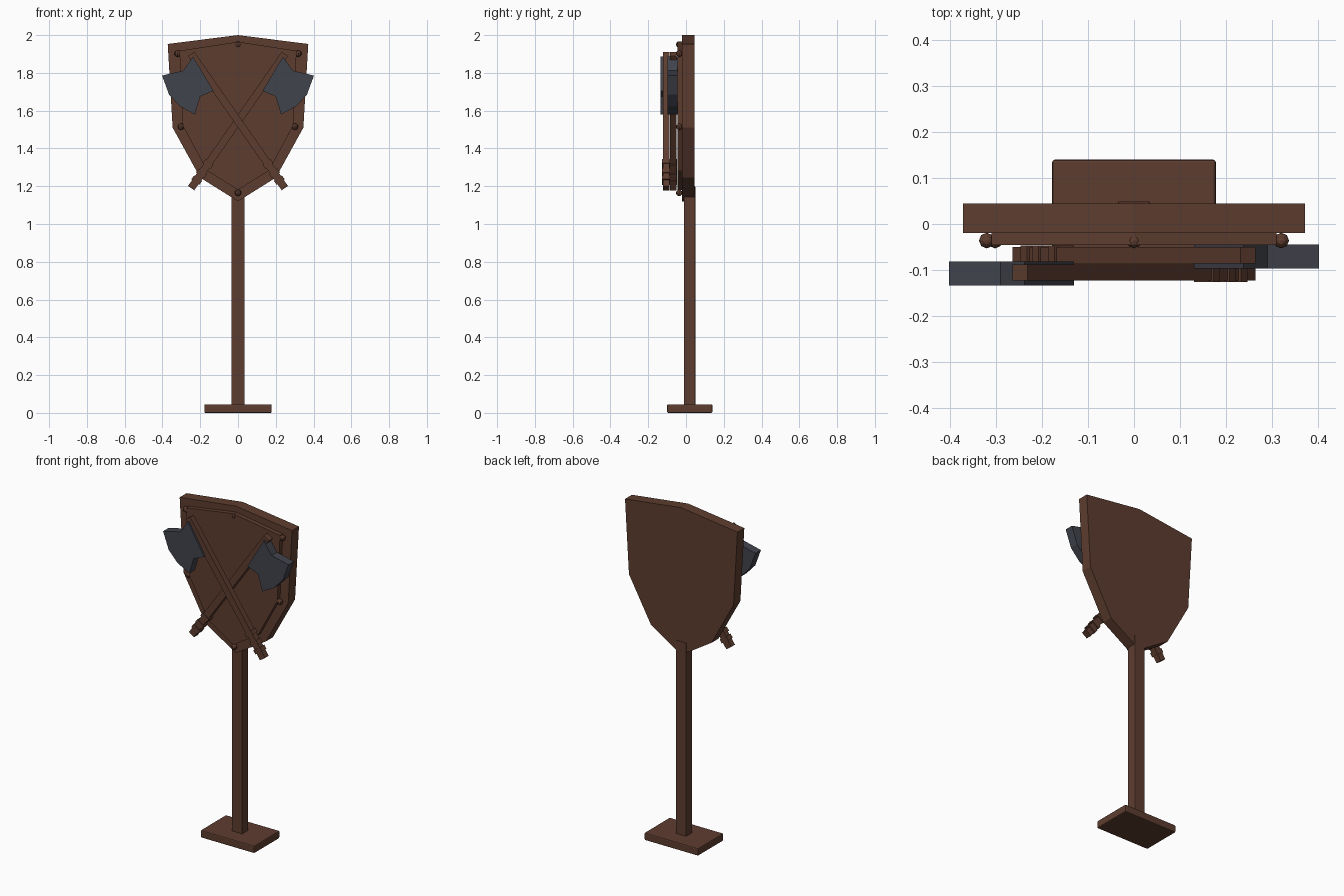
import bpy, bmesh, math
from mathutils import Matrix, Vector

if "Cube" in bpy.data.objects:
    bpy.data.objects.remove(bpy.data.objects["Cube"])


def material(name, rgb):
    m = bpy.data.materials.new(name)
    m.use_nodes = True
    m.diffuse_color = (*rgb, 1)
    m.node_tree.nodes["Principled BSDF"].inputs["Base Color"].default_value = (*rgb, 1)
    return m


wood = material("dark_wood", (0.11, 0.046, 0.028))
steel = material("blue_grey_steel", (0.052, 0.056, 0.072))


def finish(name, bm, mat, bevel=0):
    bmesh.ops.recalc_face_normals(bm, faces=bm.faces)
    me = bpy.data.meshes.new(name)
    bm.to_mesh(me)
    bm.free()
    me.materials.append(mat)
    ob = bpy.data.objects.new(name, me)
    bpy.context.collection.objects.link(ob)
    if bevel:
        mod = ob.modifiers.new("Bevel", "BEVEL")
        mod.width = bevel
        mod.segments = 2
    return ob


def box(name, size, centre, mat, tilt=0, bevel=0):
    bm = bmesh.new()
    place = Matrix.Translation(centre) @ Matrix.Rotation(tilt, 4, 'Y') @ Matrix.Diagonal((*size, 1))
    bmesh.ops.create_cube(bm, size=1, matrix=place)
    return finish(name, bm, mat, bevel)


def plate(name, outline, front, back, mat):
    """Extrude an x-z outline along y."""
    bm = bmesh.new()
    face = bm.faces.new([bm.verts.new((x, front, z)) for x, z in outline])
    moved = bmesh.ops.extrude_face_region(bm, geom=[face])["geom"]
    bmesh.ops.translate(bm, vec=(0, back - front, 0),
                        verts=[v for v in moved if isinstance(v, bmesh.types.BMVert)])
    return finish(name, bm, mat)


def mirrored(top, side, bottom):
    return [top] + side + [bottom] + [(-x, z) for x, z in reversed(side)]


# Stand
box("base", (0.356, 0.24, 0.045), (0, 0.02, 0.0225), wood, bevel=0.006)
box("post", (0.07, 0.06, 1.16), (0, 0.019, 0.62), wood, bevel=0.003)

# Shield board with raised front panel
plate("shield", mirrored((0, 2.0), [(0.372, 1.953), (0.346, 1.51), (0.2, 1.245)], (0, 1.12)),
      -0.02, 0.045, wood)
plate("shield_panel", mirrored((0, 1.965), [(0.31, 1.917), (0.292, 1.52), (0.165, 1.283)], (0, 1.18)),
      -0.046, -0.02, wood)

# Studs around the rim
studs = [(0, 1.95), (0, 1.165)] + [(s * x, z) for s in (-1, 1) for x, z in ((0.32, 1.902), (0.302, 1.515))]
for i, (x, z) in enumerate(studs):
    bm = bmesh.new()
    bmesh.ops.create_uvsphere(bm, u_segments=8, v_segments=6, radius=0.017,
                              matrix=Matrix.Translation((x, -0.036, z)))
    finish(f"stud_{i + 1}", bm, wood)

# Crossed axes: side is the side the head is on
HEAD = [(0.238, 1.886), (0.13, 1.705), (0.2, 1.675), (0.228, 1.58),
        (0.307, 1.622), (0.365, 1.685), (0.402, 1.786), (0.29, 1.812)]
TOP, END = Vector((0.248, 0, 1.9)), Vector((-0.248, 0, 1.19))


def axe(label, side, y):
    angle = side * math.atan2(TOP.x - END.x, TOP.z - END.z)
    length = (TOP - END).length
    box(label + "_haft", (0.04, 0.035, length), (0, y, (TOP.z + END.z) / 2), wood, angle)
    for i, t in enumerate((0.82, 0.89, 0.94)):
        p = TOP.lerp(END, t)
        box(f"{label}_grip_band_{i + 1}", (0.052, 0.043, 0.025), (side * p.x, y, p.z), wood, angle)
    plate(label + "_head", [(side * x, z) for x, z in HEAD], y - 0.029, y + 0.023, steel)


axe("front_axe", -1, -0.105)
axe("rear_axe", 1, -0.068)
